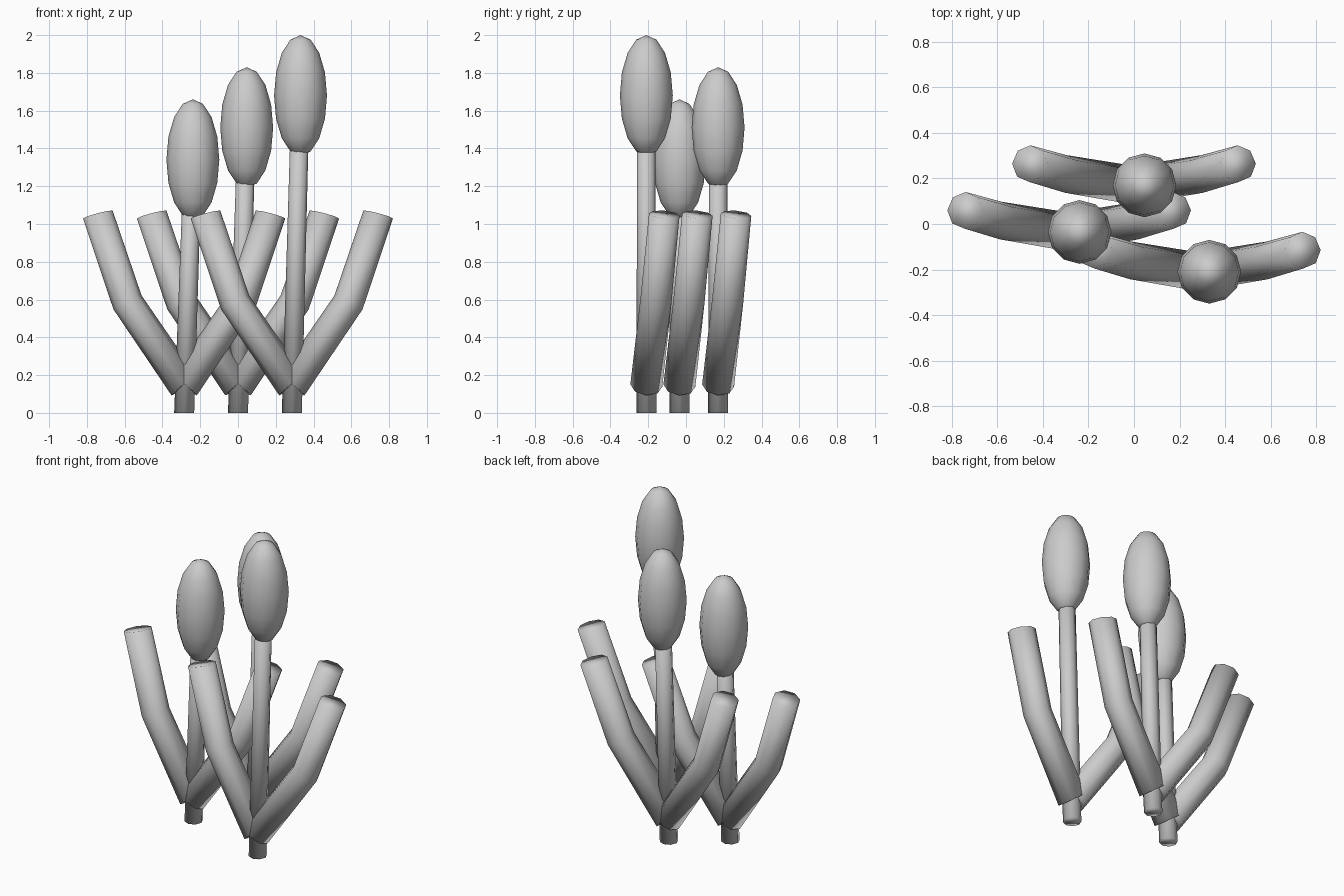
import bpy, bmesh, math
from mathutils import Vector

if "Cube" in bpy.data.objects:
    bpy.data.objects.remove(bpy.data.objects["Cube"])

grey = bpy.data.materials.new("plain_grey")
grey.diffuse_color = (0.6, 0.6, 0.6, 1)
grey.use_nodes = True
grey.node_tree.nodes["Principled BSDF"].inputs["Base Color"].default_value = grey.diffuse_color


def finish(bm, name):
    """Turn a bmesh into a smooth, coloured object."""
    bmesh.ops.recalc_face_normals(bm, faces=bm.faces)
    for f in bm.faces:
        f.smooth = True
    me = bpy.data.meshes.new(name)
    bm.to_mesh(me)
    bm.free()
    me.materials.append(grey)
    ob = bpy.data.objects.new(name, me)
    bpy.context.collection.objects.link(ob)
    return ob


def tube(name, points, tangents, radii, sides=8):
    """Capped tube swept through the points, each ring square to its tangent."""
    bm = bmesh.new()
    rings = []
    for p, t, r in zip(points, tangents, radii):
        t = t.normalized()
        u = Vector((0, 1, 0)).cross(t).normalized()
        v = t.cross(u)
        ring = []
        for i in range(sides):
            a = 2 * math.pi * i / sides
            ring.append(bm.verts.new(p + r * (math.cos(a) * u + math.sin(a) * v)))
        rings.append(ring)
    for lo, hi in zip(rings, rings[1:]):
        for i in range(sides):
            j = (i + 1) % sides
            bm.faces.new((lo[i], lo[j], hi[j], hi[i]))
    bm.faces.new(rings[0][::-1])
    bm.faces.new(rings[-1])
    return finish(bm, name)


def leaf(name, base, side):
    """Thick bent leaf rising to one side and leaning back."""
    pts = [base + Vector((side * x, y, z)) for x, y, z in
           ((0, 0, 0.145), (0.30, 0.05, 0.585), (0.457, 0.095, 1.05))]
    a = (pts[1] - pts[0]).normalized()
    b = (pts[2] - pts[1]).normalized()
    turn = (b - a) * 0.25
    return tube(name, pts, [a - turn, a + b, b + turn], [0.085, 0.083, 0.081])


def bud(name, centre):
    """Egg-shaped flower head."""
    bm = bmesh.new()
    bmesh.ops.create_uvsphere(bm, u_segments=12, v_segments=8, radius=1)
    for v in bm.verts:
        v.co = Vector((v.co.x * 0.14, v.co.y * 0.14, v.co.z * 0.32)) + centre
    return finish(bm, name)


# Three plants: base x, base y, height of the bud centre
plants = {"left": (-0.285, -0.035, 1.34),
          "back": (0.0, 0.17, 1.51),
          "right": (0.285, -0.21, 1.68)}

for key, (x, y, h) in plants.items():
    base = Vector((x, y, 0))
    top = Vector((x + 0.046, y, h))
    up = Vector((0, 0, 1))
    tube(key + "_stem", [base, top], [up, up], [0.053, 0.048])
    bud(key + "_bud", top)
    for side, word in ((-1, "left"), (1, "right")):
        leaf(f"{key}_{word}_leaf", base, side)
